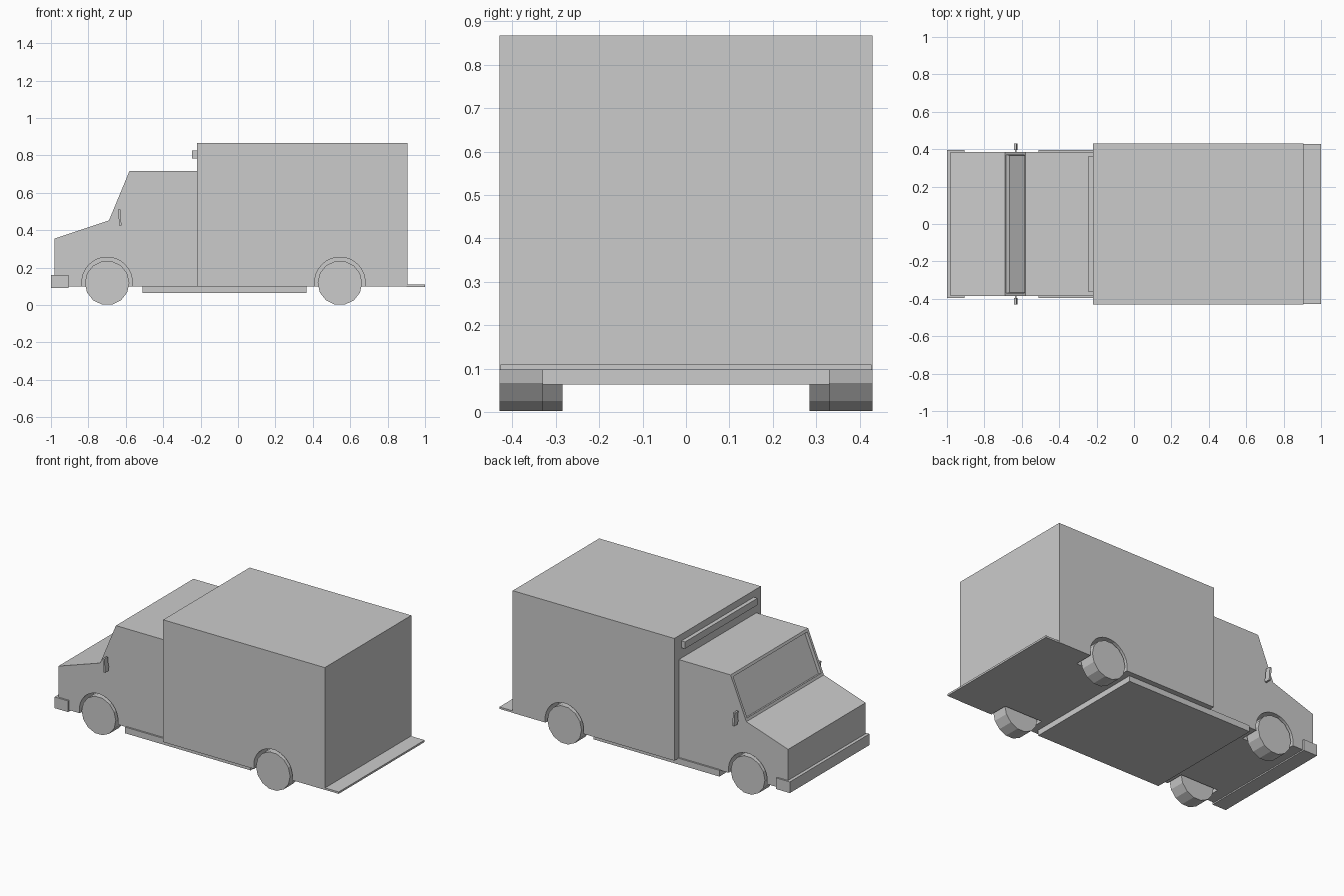
import bpy, bmesh, math
from mathutils import Matrix

if "Cube" in bpy.data.objects:
    bpy.data.objects.remove(bpy.data.objects["Cube"])


def finish(name, bm):
    bmesh.ops.recalc_face_normals(bm, faces=bm.faces)
    mesh = bpy.data.meshes.new(name)
    bm.to_mesh(mesh)
    bm.free()
    obj = bpy.data.objects.new(name, mesh)
    bpy.context.collection.objects.link(obj)
    return obj


def box(name, x0, x1, y0, y1, z0, z1):
    bm = bmesh.new()
    m = Matrix.Translation(((x0 + x1) / 2, (y0 + y1) / 2, (z0 + z1) / 2))
    m = m @ Matrix.Diagonal((x1 - x0, y1 - y0, z1 - z0, 1))
    bmesh.ops.create_cube(bm, size=1, matrix=m)
    return finish(name, bm)


def prism(profile, half_width):
    """Extrude an x-z outline across y."""
    bm = bmesh.new()
    face = bm.faces.new([bm.verts.new((x, -half_width, z)) for x, z in profile])
    ext = bmesh.ops.extrude_face_region(bm, geom=[face])
    verts = [v for v in ext["geom"] if isinstance(v, bmesh.types.BMVert)]
    bmesh.ops.translate(bm, verts=verts, vec=(0, 2 * half_width, 0))
    bmesh.ops.recalc_face_normals(bm, faces=bm.faces)
    return bm


def cylinder(name, x, z, r, y0, y1, sides):
    bm = bmesh.new()
    m = Matrix.Translation((x, (y0 + y1) / 2, z)) @ Matrix.Rotation(math.pi / 2, 4, "X")
    m = m @ Matrix.Rotation(math.pi / sides, 4, "Z")
    bmesh.ops.create_cone(bm, cap_ends=True, segments=sides, radius1=r, radius2=r,
                          depth=y1 - y0, matrix=m)
    return finish(name, bm)


# Cab with sloping hood and recessed windshield
bm = prism([(-0.98, 0.098), (-0.98, 0.355), (-0.69, 0.452), (-0.58, 0.717),
            (-0.22, 0.717), (-0.22, 0.098)], 0.385)
glass = [f for f in bm.faces if f.normal.x < -0.8 and f.normal.z > 0.2]
bmesh.ops.inset_region(bm, faces=glass, thickness=0.024, depth=0)
bmesh.ops.inset_region(bm, faces=glass, thickness=0.001, depth=-0.02)
cab = finish("cab", bm)

# Cargo body, chassis and trim
cargo = box("cargo_box", -0.22, 0.905, -0.43, 0.43, 0.098, 0.867)
box("chassis_skirt", -0.51, 0.365, -0.396, 0.396, 0.063, 0.102)
box("rear_step", 0.90, 1.0, -0.427, 0.427, 0.097, 0.109)
box("marker_light_bar", -0.245, -0.215, -0.36, 0.36, 0.782, 0.825)
box("front_bumper", -1.0, -0.905, -0.396, 0.396, 0.09, 0.16)

# Wheels and wheel wells, on each axle and side
for axle, x, outer, body in (("front", -0.70, 0.385, cab), ("rear", 0.545, 0.43, cargo)):
    for side, s in (("left", 1), ("right", -1)):
        ys = sorted((s * outer, s * (outer - 0.1)))
        cylinder(f"{axle}_{side}_wheel", x, 0.118, 0.119, *ys, 14)
        ys = sorted((s * (outer + 0.05), s * (outer - 0.12)))
        cut = cylinder(f"{axle}_{side}_well_cutter", x, 0.121, 0.135, *ys, 28)
        cut.hide_render = True
        cut.hide_viewport = True
        mod = body.modifiers.new("wheel_well", "BOOLEAN")
        mod.operation = "DIFFERENCE"
        mod.solver = "EXACT"
        mod.object = cut

# Side mirrors on short arms
for side, s in (("left", 1), ("right", -1)):
    ys = sorted((s * 0.395, s * 0.43))
    mirror = box(f"{side}_mirror", -0.638, -0.626, *ys, 0.425, 0.51)
    mirror.data.transform(Matrix.Translation((-0.632, 0, 0.467))
                          @ Matrix.Rotation(math.radians(-4), 4, "Y")
                          @ Matrix.Translation((0.632, 0, -0.467)))
    box(f"{side}_mirror_arm", -0.636, -0.628, *sorted((s * 0.37, s * 0.40)), 0.44, 0.45)
